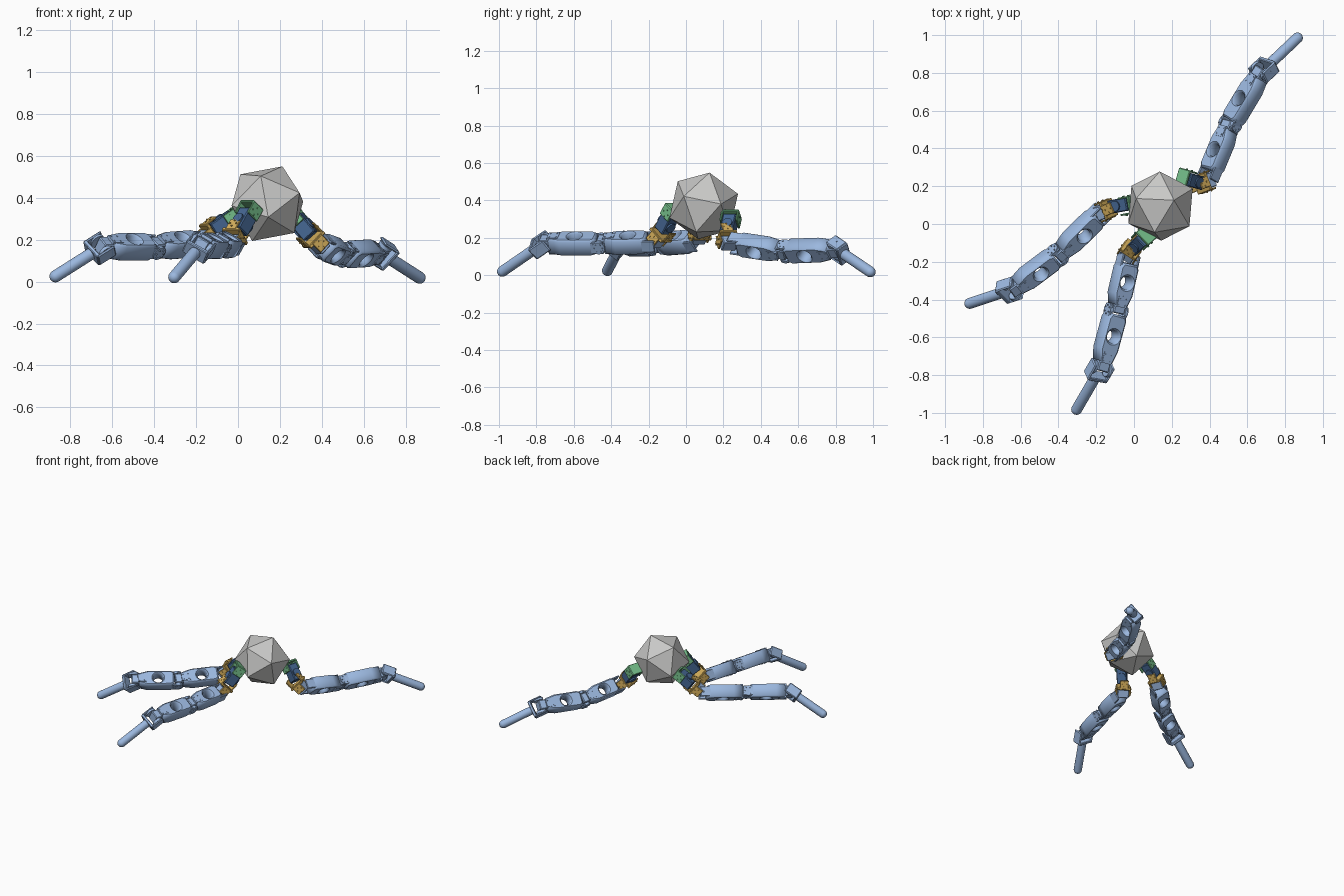
import bpy, bmesh, math
from mathutils import Vector, Matrix

if "Cube" in bpy.data.objects:
    bpy.data.objects.remove(bpy.data.objects["Cube"])


def material(name, rgb):
    m = bpy.data.materials.new(name)
    m.diffuse_color = (*rgb, 1)
    m.use_nodes = True
    m.node_tree.nodes["Principled BSDF"].inputs["Base Color"].default_value = m.diffuse_color
    return m


GREY = material("warm_grey", (0.58, 0.58, 0.57))
BLUE = material("light_blue", (0.33, 0.48, 0.74))
NAVY = material("dark_blue", (0.06, 0.135, 0.29))
GOLD = material("gold", (0.68, 0.44, 0.11))
GREEN = material("green", (0.19, 0.55, 0.27))


def frame(p, direction, up):
    """Local x runs along direction, local z leans toward up."""
    x = Vector(direction).normalized()
    y = Vector(up).cross(x).normalized()
    z = x.cross(y)
    m = Matrix((x, y, z)).transposed().to_4x4()
    m.translation = p
    return m


def add(name, bm, mat, m=Matrix(), smooth=False):
    mesh = bpy.data.meshes.new(name)
    bmesh.ops.recalc_face_normals(bm, faces=bm.faces)
    bm.to_mesh(mesh)
    bm.free()
    mesh.materials.clear()
    mesh.materials.append(mat)
    mesh.transform(m)
    o = bpy.data.objects.new(name, mesh)
    bpy.context.collection.objects.link(o)
    if smooth:
        bpy.ops.object.select_all(action='DESELECT')
        o.select_set(True)
        bpy.context.view_layer.objects.active = o
        bpy.ops.object.shade_smooth_by_angle(angle=math.radians(35))
    return o


def box(bm, c, s, bevel=0.0):
    r = bmesh.ops.create_cube(bm, size=1, matrix=Matrix.Translation(c) @ Matrix.Diagonal((*s, 1)))
    if bevel:
        edges = list({e for v in r["verts"] for e in v.link_edges})
        bmesh.ops.bevel(bm, geom=edges, offset=bevel, segments=1, affect='EDGES')


def disc(bm, c, r, depth, axis, n=20):
    q = Vector(axis).to_track_quat('Z', 'Y').to_matrix().to_4x4()
    bmesh.ops.create_cone(bm, cap_ends=True, segments=n, radius1=r, radius2=r,
                          depth=depth, matrix=Matrix.Translation(c) @ q)


def bolts(bm, c, r, axis, u, v, n=6):
    for i in range(n):
        a = math.tau * i / n
        disc(bm, Vector(c) + r * (math.cos(a) * Vector(u) + math.sin(a) * Vector(v)),
             0.004, 0.008, axis, 8)


def shell(name, L, m):
    """Tapered housing with a round through hole."""
    cu = bpy.data.curves.new(name, 'CURVE')
    cu.dimensions, cu.fill_mode = '2D', 'BOTH'
    cu.extrude, cu.bevel_depth, cu.bevel_resolution = 0.037, 0.010, 0
    half = [(0.028, 0.036), (0.045, 0.046), (0.66 * L, 0.046), (0.84 * L, 0.032)]
    outline = half + [(x, -y) for x, y in reversed(half)]
    hc = 0.43 * L
    hole = [(hc + 0.045 * math.cos(math.tau * i / 24), 0.045 * math.sin(math.tau * i / 24))
            for i in range(24)]
    for pts in (outline, hole):
        s = cu.splines.new('POLY')
        s.points.add(len(pts) - 1)
        for p, q in zip(s.points, pts):
            p.co = (*q, 0, 1)
        s.use_cyclic_u = True
    tmp = bpy.data.objects.new(name + "_curve", cu)
    bpy.context.collection.objects.link(tmp)
    dg = bpy.context.evaluated_depsgraph_get()
    mesh = bpy.data.meshes.new_from_object(tmp.evaluated_get(dg))
    bpy.data.objects.remove(tmp)
    bm = bmesh.new()
    bm.from_mesh(mesh)
    bmesh.ops.remove_doubles(bm, verts=bm.verts, dist=1e-5)
    add(name, bm, BLUE, m)


def segment(name, a, b, tilt):
    """Fork, holed housing, motor end and joint discs from a to b."""
    d = Vector(b) - Vector(a)
    L = d.length
    left = Vector((0, 0, 1)).cross(d).normalized()
    m = frame(a, d, Vector((0, 0, 1)) * math.cos(tilt) + left * math.sin(tilt))
    shell(name + "_housing", L, m)
    bm = bmesh.new()
    for s in (-1, 1):
        box(bm, (0.022, s * 0.048, 0), (0.105, 0.012, 0.070), 0.004)
    box(bm, (0.046, 0, 0), (0.014, 0.092, 0.070))
    add(name + "_fork", bm, BLUE, m)
    bm = bmesh.new()
    box(bm, (0.87 * L, 0, 0), (0.34 * L, 0.068, 0.072), 0.005)
    for s in (-1, 1):
        box(bm, (0.80 * L, 0, s * 0.043), (0.06, 0.058, 0.014))
        for x in (-0.018, 0.018):
            for y in (-0.018, 0.018):
                disc(bm, (0.80 * L + x, y, s * 0.050), 0.004, 0.006, (0, 0, 1), 8)
    add(name + "_motor", bm, BLUE, m)
    bm = bmesh.new()
    for s in (-1, 1):
        disc(bm, (L, s * 0.046, 0), 0.036, 0.018, (0, 1, 0))
        bolts(bm, (L, s * 0.056, 0), 0.023, (0, 1, 0), (1, 0, 0), (0, 0, 1))
    add(name + "_joint_discs", bm, BLUE, m, True)
    return m.col[2].to_3d()


def foot(name, knee, tip, up):
    """Knee bracket and round-ended rod."""
    d = Vector(tip) - Vector(knee)
    L = d.length
    m = frame(knee, d, up)
    bm = bmesh.new()
    for s in (-1, 1):
        box(bm, (0.012, s * 0.056, 0), (0.100, 0.012, 0.074), 0.006)
    box(bm, (0.055, 0, 0), (0.020, 0.118, 0.074), 0.004)
    add(name + "_bracket", bm, BLUE, m)
    # rod as a spun profile
    r = 0.029
    prof = [(0.055, 0), (0.055, r)] + [
        (L - r + r * math.sin(t), r * math.cos(t)) for t in [i * math.pi / 12 for i in range(7)]]
    bm = bmesh.new()
    vs = [bm.verts.new((x, y, 0)) for x, y in prof]
    es = [bm.edges.new(e) for e in zip(vs, vs[1:])]
    bmesh.ops.spin(bm, geom=vs + es, cent=(0, 0, 0), axis=(1, 0, 0), angle=math.tau, steps=24)
    bmesh.ops.remove_doubles(bm, verts=bm.verts, dist=1e-4)
    add(name + "_rod", bm, BLUE, m, True)


def shoulder(name, green, dark, gold, a):
    """Green clamp, dark motor and gold cross bracket."""
    green, dark, gold, a = map(Vector, (green, dark, gold, a))
    d = gold - green
    m = frame(green, d, (0, 0, 1))
    bm = bmesh.new()
    box(bm, (-0.022, 0, 0), (0.014, 0.094, 0.080), 0.003)
    for s in (-1, 1):
        box(bm, (0.008, s * 0.044, 0), (0.070, 0.010, 0.076), 0.003)
        bolts(bm, (0.012, s * 0.050, 0), 0.020, (0, 1, 0), (1, 0, 0), (0, 0, 1), 4)
    add(name + "_clamp", bm, GREEN, m)
    m = frame(dark, d, (0, 0, 1))
    bm = bmesh.new()
    box(bm, (0, 0, 0), (0.120, 0.072, 0.074), 0.005)
    disc(bm, (0.01, 0, 0), 0.028, 0.092, (0, 0, 1))
    add(name + "_motor", bm, NAVY, m)
    m = frame(gold, a - dark, (0, 0, 1))
    bm = bmesh.new()
    box(bm, (0, 0, 0), (0.018, 0.098, 0.104), 0.003)
    for s in (-1, 1):
        box(bm, (-0.030, 0, s * 0.049), (0.065, 0.060, 0.010), 0.003)
        box(bm, (0.026, s * 0.048, 0), (0.060, 0.010, 0.066), 0.003)
        bolts(bm, (-0.034, 0, s * 0.055), 0.018, (0, 0, 1), (1, 0, 0), (0, 1, 0), 4)
        bolts(bm, (0.030, s * 0.054, 0), 0.018, (0, 1, 0), (1, 0, 0), (0, 0, 1), 4)
    add(name + "_cross_bracket", bm, GOLD, m)
    # hip motor held between the front cheeks
    bm = bmesh.new()
    box(bm, (0.042, 0, 0), (0.060, 0.080, 0.060), 0.004)
    add(name + "_hip_motor", bm, BLUE, m)


# Faceted body: twenty-sided solid, turned by two neighbouring corners
bm = bmesh.new()
bmesh.ops.create_icosphere(bm, subdivisions=1, radius=0.194)
bm.verts.ensure_lookup_table()
v0 = bm.verts[0]
v1 = v0.link_edges[0].other_vert(v0)
src = frame((0, 0, 0), v0.co, v1.co)
dst = frame((0.14, 0.095, 0.371), (0.072, 0.031, 0.178), (-0.035, -0.147, 0.133))
add("body", bm, GREY, dst @ src.inverted())

# Legs: clamp, motor, bracket, then hip, middle, knee, tip, and roll in degrees
LEGS = {
    "front_leg": ((0.055, -0.068, 0.342), (0.028, -0.10, 0.285), (-0.015, -0.135, 0.215),
                  (-0.032, -0.19, 0.178), (-0.095, -0.46, 0.17), (-0.178, -0.765, 0.17),
                  (-0.316, -1.003, 0.006), 30),
    "left_leg": ((-0.025, 0.10, 0.305), (-0.07, 0.10, 0.275), (-0.135, 0.08, 0.23),
                 (-0.185, 0.05, 0.182), (-0.405, -0.165, 0.165), (-0.648, -0.347, 0.165),
                 (-0.893, -0.428, 0.010), 38),
    "back_leg": ((0.272, 0.24, 0.305), (0.31, 0.23, 0.262), (0.36, 0.215, 0.20),
                 (0.40, 0.265, 0.168), (0.51, 0.53, 0.128), (0.678, 0.808, 0.138),
                 (0.884, 1.003, 0.006), 46),
}
for name, (g, k, o, hip, mid, knee, tip, roll) in LEGS.items():
    shoulder(name + "_shoulder", g, k, o, hip)
    segment(name + "_upper", hip, mid, math.radians(roll))
    up = segment(name + "_lower", mid, knee, math.radians(roll))
    foot(name + "_foot", knee, tip, up)
